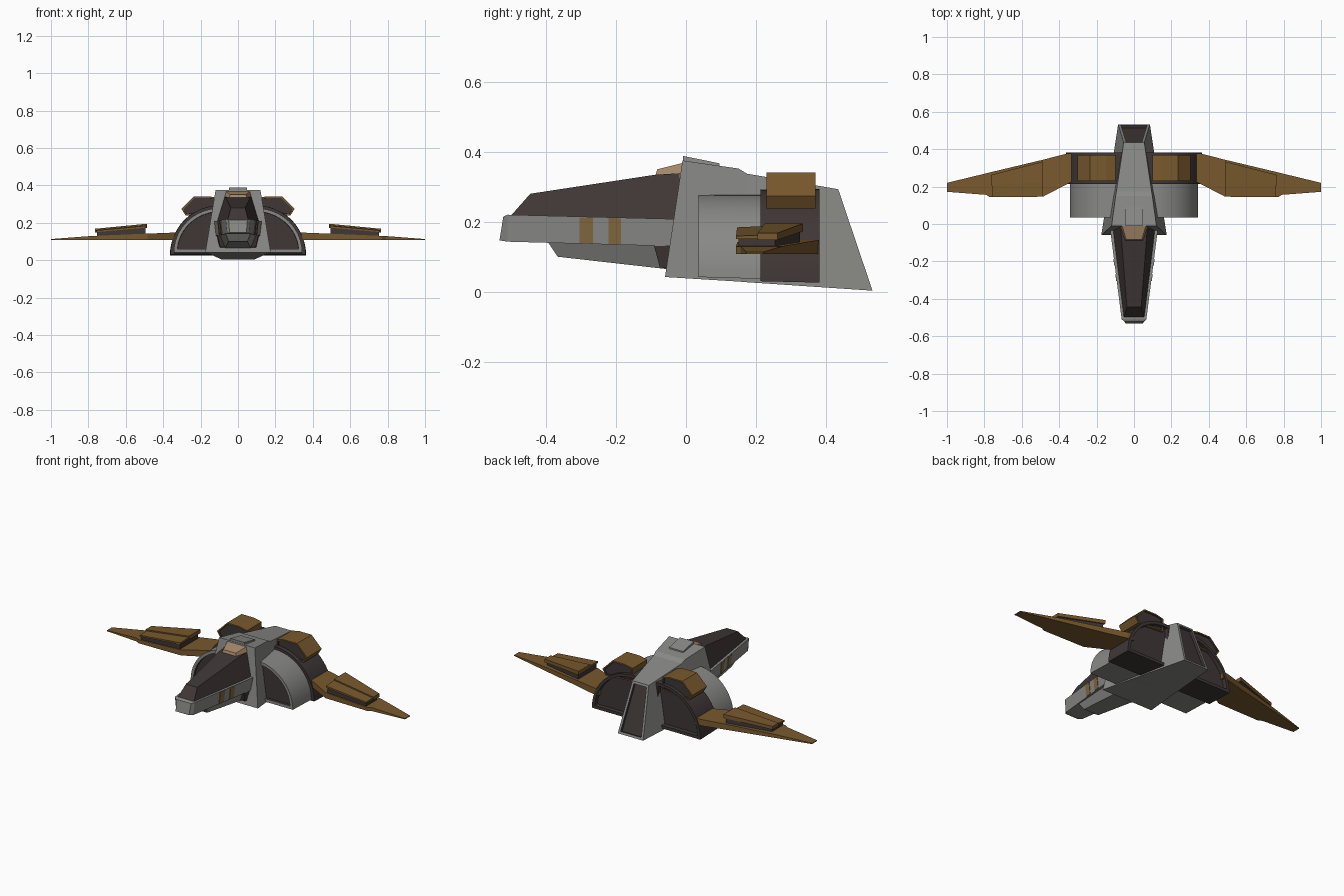
import bpy, bmesh, math
from mathutils import Vector

if "Cube" in bpy.data.objects:
    bpy.data.objects.remove(bpy.data.objects["Cube"])


def material(name, r, g, b):
    m = bpy.data.materials.new(name)
    m.diffuse_color = (r, g, b, 1)
    m.use_nodes = True
    m.node_tree.nodes["Principled BSDF"].inputs["Base Color"].default_value = m.diffuse_color
    return m


GREY = material("hull grey", 0.25, 0.25, 0.24)
DARK = material("dark panel", 0.05, 0.038, 0.037)
GOLD = material("bronze gold", 0.19, 0.10, 0.026)
TAN = material("tan", 0.37, 0.25, 0.14)
STRIPE = material("stripe gold", 0.23, 0.14, 0.05)


def loft(name, rings, mats, panel=None, inset=0.015, depth=-0.015, mirror=False, smooth=False):
    """Skin closed rings of points; faces passing the panel rule (normal) become recessed panels."""
    bm = bmesh.new()
    vs = [[bm.verts.new(p) for p in ring] for ring in rings]
    n = len(rings[0])
    for a, b in zip(vs, vs[1:]):
        for i in range(n):
            j = (i + 1) % n
            bm.faces.new((a[i], a[j], b[j], b[i]))
    bm.faces.new(vs[0])
    bm.faces.new(vs[-1])
    bmesh.ops.recalc_face_normals(bm, faces=bm.faces[:])
    if panel:
        bm.normal_update()
        for f in [f for f in bm.faces if panel(f.normal)]:
            bmesh.ops.inset_region(bm, faces=[f], thickness=inset, use_even_offset=True)
            f.material_index = 1
            shift = f.normal * depth
            walls = bmesh.ops.inset_region(bm, faces=[f], thickness=0.001)["faces"]
            bmesh.ops.translate(bm, verts=f.verts[:], vec=shift)
            for w in walls:
                w.material_index = 1
    me = bpy.data.meshes.new(name)
    bm.to_mesh(me)
    bm.free()
    for m in mats:
        me.materials.append(m)
    ob = bpy.data.objects.new(name, me)
    bpy.context.collection.objects.link(ob)
    if smooth:
        bpy.ops.object.select_all(action='DESELECT')
        ob.select_set(True)
        bpy.context.view_layer.objects.active = ob
        bpy.ops.object.shade_smooth_by_angle(angle=math.radians(30))
    if mirror:
        ob.modifiers.new("mirror", 'MIRROR')
    return ob


def section(yb, zb, wb, yt, zt, wt):
    """Symmetric four-point cross-section: bottom and top (y, z, half width)."""
    return [(-wb, yb, zb), (wb, yb, zb), (wt, yt, zt), (-wt, yt, zt)]


# Central spine with a recessed rear face
loft("spine", [section(-0.06, 0.042, 0.175, -0.01, 0.375, 0.12),
               section(0.15, 0.029, 0.142, 0.15, 0.352, 0.098),
               section(0.175, 0.027, 0.139, 0.175, 0.337, 0.094),
               section(0.533, 0.003, 0.085, 0.435, 0.293, 0.055)],
     [GREY, DARK], panel=lambda n: n.y > 0.8, inset=0.014)
loft("spine_top_plate", [section(-0.008, 0.36, 0.05, -0.008, 0.388, 0.047),
                         section(0.098, 0.345, 0.05, 0.095, 0.367, 0.047)], [GREY])
loft("canopy_cap", [section(-0.09, 0.325, 0.05, -0.082, 0.35, 0.042),
                    section(-0.005, 0.325, 0.08, -0.005, 0.369, 0.065)], [TAN])


# Nose band, with matching slices for the side stripes
def band(y, out=0.0):
    t = (y + 0.51) / 0.47
    w = 0.066 + 0.06 * t + out
    zt, zb = 0.22 - 0.012 * t, 0.143 - 0.013 * t
    trim = 0.002 if out else 0
    return section(y, zb + trim, w - 0.008, y, zt - trim, w)


loft("nose_band", [section(-0.533, 0.147, 0.045, -0.522, 0.215, 0.05),
                   band(-0.51), band(-0.03)], [GREY])
for i, (a, b) in enumerate([(-0.304, -0.266), (-0.221, -0.186)]):
    loft(f"nose_stripe_{i + 1}", [band(a, 0.003), band(b, 0.003)], [STRIPE])

# Canopy, chin and neck
loft("canopy", [section(-0.505, 0.212, 0.056, -0.445, 0.28, 0.038),
                section(-0.09, 0.205, 0.106, -0.09, 0.334, 0.066),
                section(0.0, 0.205, 0.115, 0.0, 0.34, 0.072)], [DARK])
loft("chin", [section(-0.367, 0.1, 0.05, -0.397, 0.145, 0.068),
              section(-0.04, 0.063, 0.07, -0.04, 0.14, 0.105)], [GREY])
loft("neck_collar", [section(-0.075, 0.07, 0.095, -0.092, 0.134, 0.11),
                     section(-0.02, 0.06, 0.1, -0.02, 0.134, 0.115)], [DARK])


# Shoulder arches: quarter-ellipse profiles
def arch(y, z0, rx, rz, steps=14):
    pts = [(0.1 + rx * math.cos(a), y, z0 + rz * math.sin(a))
           for a in (math.pi / 2 * i / steps for i in range(steps + 1))]
    return [(0.06, y, z0)] + pts + [(0.06, y, z0 + rz)]


loft("front_shoulder", [arch(0.036, 0.042, 0.243, 0.235), arch(0.24, 0.036, 0.243, 0.24)],
     [GREY, DARK], panel=lambda n: n.y < -0.9, inset=0.018, mirror=True, smooth=True)
loft("rear_shoulder", [arch(0.213, 0.03, 0.262, 0.262), arch(0.382, 0.026, 0.264, 0.268)],
     [DARK, DARK], panel=lambda n: n.y > 0.9, inset=0.018, depth=-0.025, mirror=True, smooth=True)


# Gold blocks on the shoulders, dark at both ends
def block(y):
    return [(x, y, z) for x, z in [(0.1, 0.25), (0.1, 0.33), (0.15, 0.341), (0.235, 0.341),
                                   (0.302, 0.274), (0.28, 0.238)]]


loft("shoulder_block", [block(0.23), block(0.37)], [GOLD, DARK],
     panel=lambda n: abs(n.y) > 0.9, inset=0.008, depth=-0.008, mirror=True)


# Wings and their pods, lofted outward along x
def rib(x, y0, y1, z0, z1, z2=None):
    return [(x, y0, z0), (x, y1, z0), (x, y1, z1 if z2 is None else z2), (x, y0, z1)]


loft("wing", [rib(0.32, 0.232, 0.38, 0.108, 0.148), rib(0.36, 0.212, 0.376, 0.108, 0.147),
              rib(0.485, 0.147, 0.344, 0.108, 0.142), rib(0.77, 0.143, 0.276, 0.108, 0.13),
              rib(0.79, 0.156, 0.271, 0.108, 0.129), rib(1.0, 0.172, 0.22, 0.108, 0.113)],
     [GOLD], mirror=True)
loft("pod_body", [rib(0.495, 0.152, 0.326, 0.125, 0.18), rib(0.755, 0.15, 0.254, 0.12, 0.156)],
     [DARK], mirror=True)
loft("pod_front_cap", [rib(0.488, 0.146, 0.24, 0.174, 0.184, 0.188),
                       rib(0.76, 0.143, 0.22, 0.15, 0.159, 0.162)], [GOLD], mirror=True)
loft("pod_rear_cap", [rib(0.486, 0.225, 0.334, 0.172, 0.195), rib(0.765, 0.205, 0.262, 0.148, 0.168)],
     [GOLD], mirror=True)
